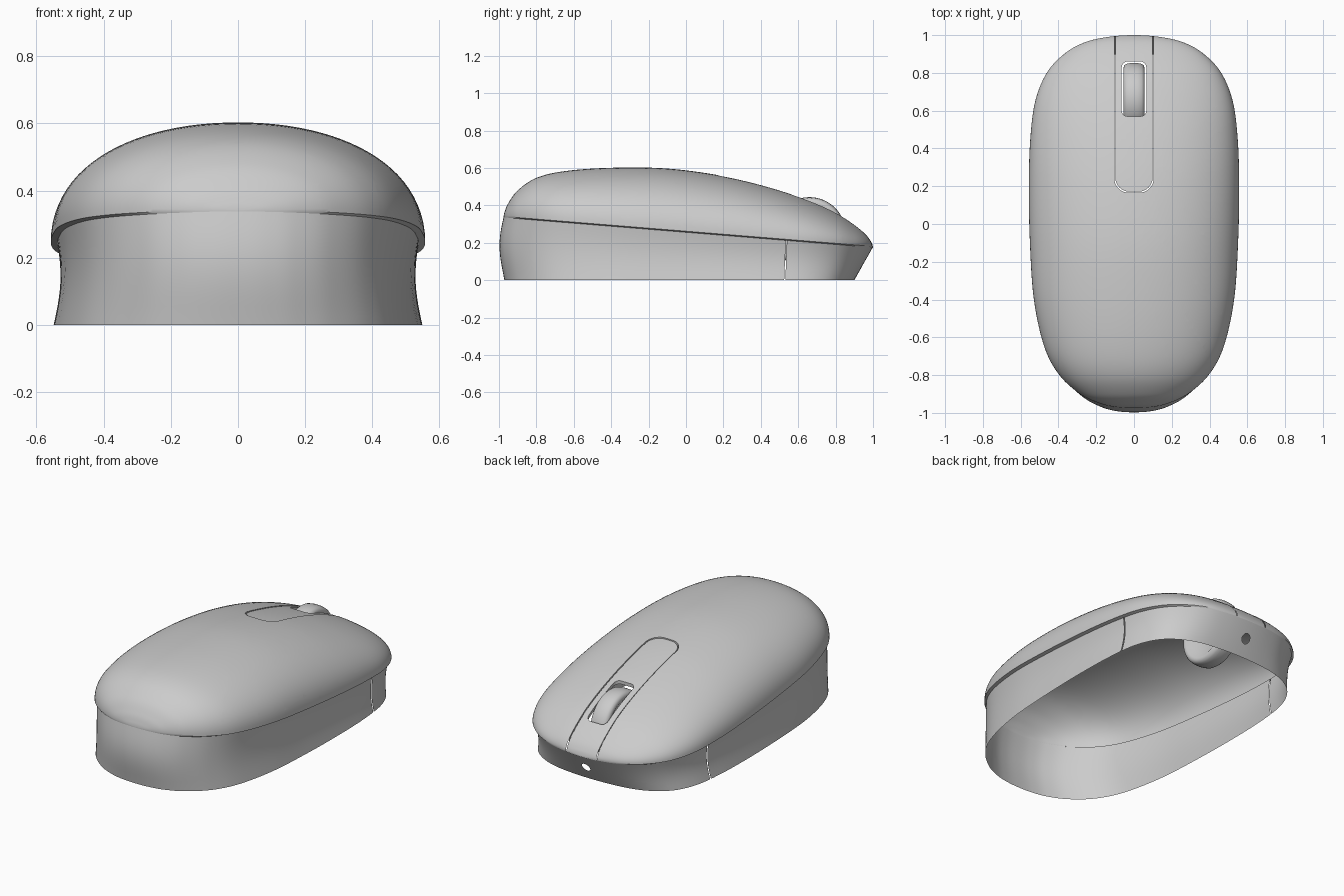
import bpy, bmesh, math
from mathutils import Vector

if "Cube" in bpy.data.objects:
    bpy.data.objects.remove(bpy.data.objects["Cube"])

# Plan rows along the body: y, half width at the seam, crest height
ROWS = [(-.975, 0, .341), (-.97, .09, .365), (-.95, .18, .412), (-.90, .285, .48),
        (-.80, .395, .547), (-.65, .475, .583), (-.40, .53, .601), (-.10, .551, .597),
        (.20, .557, .557), (.45, .549, .497), (.65, .523, .43), (.80, .462, .363),
        (.90, .37, .298), (.96, .265, .248), (.99, .14, .208), (1.0, 0, .181)]


def seam(y):
    return .262 - .081 * y


def spline(rows, steps):
    """Catmull-Rom through the rows, mirrored across the axis at both ends."""
    flip = lambda r: Vector((r[0], -r[1], r[2]))
    p = [flip(rows[1])] + [Vector(r) for r in rows] + [flip(rows[-2])]
    out = []
    for i in range(1, len(p) - 2):
        a, b, c, d = p[i - 1:i + 3]
        for k in range(steps):
            t = k / steps
            out.append(.5 * (2 * b + (c - a) * t + (2 * a - 5 * b + 4 * c - d) * t * t
                             + (3 * b - a - 3 * c + d) * t ** 3))
    return out + [p[-2]]


PLAN = spline(ROWS, 7)


def grid(lines, closed=False):
    """Quad mesh from rows of points; closed joins the last row to the first."""
    bm = bmesh.new()
    vs = [[bm.verts.new(c) for c in line] for line in lines]
    pairs = list(zip(vs, vs[1:])) + ([(vs[-1], vs[0])] if closed else [])
    for a, b in pairs:
        for j in range(len(a) - 1):
            bm.faces.new((a[j], a[j + 1], b[j + 1], b[j]))
    bmesh.ops.remove_doubles(bm, verts=bm.verts, dist=1e-5)
    return bm


def cut(bm, poly, ax, keep=False):
    """Cut a convex counter-clockwise polygon (seen in axes ax) out of a surface, or keep only it."""
    planes = []
    inside = list(bm.faces)
    for p, q in zip(poly, poly[1:] + poly[:1]):
        co, no = Vector(), Vector()
        co[ax[0]], co[ax[1]] = p
        no[ax[0]], no[ax[1]] = q[1] - p[1], p[0] - q[0]
        no.normalize()
        geom = {g for f in inside for g in (f, *f.edges, *f.verts)}
        bmesh.ops.bisect_plane(bm, geom=list(geom), dist=1e-6, plane_co=co, plane_no=no)
        planes.append((co, no))
        inside = [f for f in bm.faces
                  if all((f.calc_center_median() - c).dot(n) < 0 for c, n in planes)]
    gone = set(bm.faces) - set(inside) if keep else inside
    bmesh.ops.delete(bm, geom=list(gone), context='FACES')


def rim(bm, test, depth):
    """Turn open edges downward to give a panel edge."""
    edges = [e for e in bm.edges if e.is_boundary and all(test(v.co) for v in e.verts)]
    new = bmesh.ops.extrude_edge_only(bm, edges=edges)['geom']
    bmesh.ops.translate(bm, vec=(0, 0, -depth), verts=[g for g in new if isinstance(g, bmesh.types.BMVert)])


def finish(name, bm):
    bmesh.ops.recalc_face_normals(bm, faces=bm.faces)
    me = bpy.data.meshes.new(name)
    bm.to_mesh(me)
    bm.free()
    ob = bpy.data.objects.new(name, me)
    bpy.context.collection.objects.link(ob)
    bpy.ops.object.select_all(action='DESELECT')
    ob.select_set(True)
    bpy.context.view_layer.objects.active = ob
    bpy.ops.object.shade_smooth_by_angle(angle=math.radians(35))
    return ob


def upper(drop=0):
    """Domed top: superelliptic sections with a small inward lip at the seam."""
    lines = []
    for y, w, c in PLAN:
        z0 = seam(y)
        half = []
        for k in range(25):
            a = math.pi / 2 * k / 24
            half.append((w * math.cos(a) ** .95, z0 + (c - z0) * math.sin(a) ** .95))
        half = [(w * .965, z0 - .006)] + half
        half[-1] = (0, c)
        sec = half + [(-x, z) for x, z in half[-2::-1]]
        lines.append([(x, y, z - drop) for x, z in sec])
    return grid(lines)


def lower():
    """Side wall: waisted at the flanks, bulging at the rear, undercut at the front."""
    loop = PLAN + [Vector((p.x, -p.y, p.z)) for p in PLAN[-2:0:-1]]
    lines = []
    for y, w, c in loop:
        line = []
        for k in range(13):
            v = k / 12
            kx = .985 - .03 * math.sin(math.pi * min(v / 1.1, 1)) - .012 * v
            if y < 0:
                dy = -(.024 * math.sin(math.pi * v ** 1.1) - .004 * (1 - v)) * (y / .975) ** 4
            else:
                dy = -.1 * (1 - v) * y ** 4
            line.append((w * kx, y + dy, (seam(y) - .003) * v))
        lines.append(line)
    return grid(lines, True)


def arc(cx, cy, r, a0, a1, n):
    return [(cx + r * math.cos(math.radians(a0 + (a1 - a0) * i / n)),
             cy + r * math.sin(math.radians(a0 + (a1 - a0) * i / n))) for i in range(n + 1)]


def tongue(w, y0):
    """Long strip outline, rounded at its inner end and open past the nose."""
    r = .075
    return (arc(-w + r, y0 + r, r, 180, 270, 8) + arc(w - r, y0 + r, r, 270, 360, 8)
            + [(w, 1.2), (-w, 1.2)])


# Top cover with the strip opening
top = upper()
cut(top, tongue(.104, .166), (0, 1))
rim(top, lambda c: abs(c.x) < .11 and .15 < c.y < .97, .02)
finish("top_cover", top)

# Centre strip with the wheel slot
strip = upper(.003)
cut(strip, tongue(.099, .171), (0, 1), keep=True)
slot = (arc(-.035, .60, .03, 180, 270, 5) + arc(.035, .60, .03, 270, 360, 5)
        + arc(.035, .83, .03, 0, 90, 5) + arc(-.035, .83, .03, 90, 180, 5))
cut(strip, slot, (0, 1))
rim(strip, lambda c: c.y < .97, .02)
finish("centre_strip", strip)

# Side shell and front bumper, parted by a thin slanted gap
side = lower()
cut(side, [(-1.5, -.1), (.521, -.1), (.541, .4), (-1.5, .4)], (1, 2), keep=True)
finish("side_shell", side)
bumper = lower()
cut(bumper, [(.527, -.1), (1.5, -.1), (1.5, .4), (.547, .4)], (1, 2), keep=True)
cut(bumper, arc(0, .09, .026, 0, 337.5, 15), (0, 2))
finish("front_bumper", bumper)

# Scroll wheel turned about the x axis
half = [(.03, .0), (.04, .13), (.055, .155), (.056, .168), (.051, .18), (.04, .188), (.02, .192)]
profile = half + [(0, .193)] + [(-x, r) for x, r in half[::-1]]
rings = []
for i in range(64):
    a = math.tau * i / 64
    rings.append([(x, .66 + r * math.cos(a), .251 + r * math.sin(a)) for x, r in profile])
finish("scroll_wheel", grid(rings, True))
